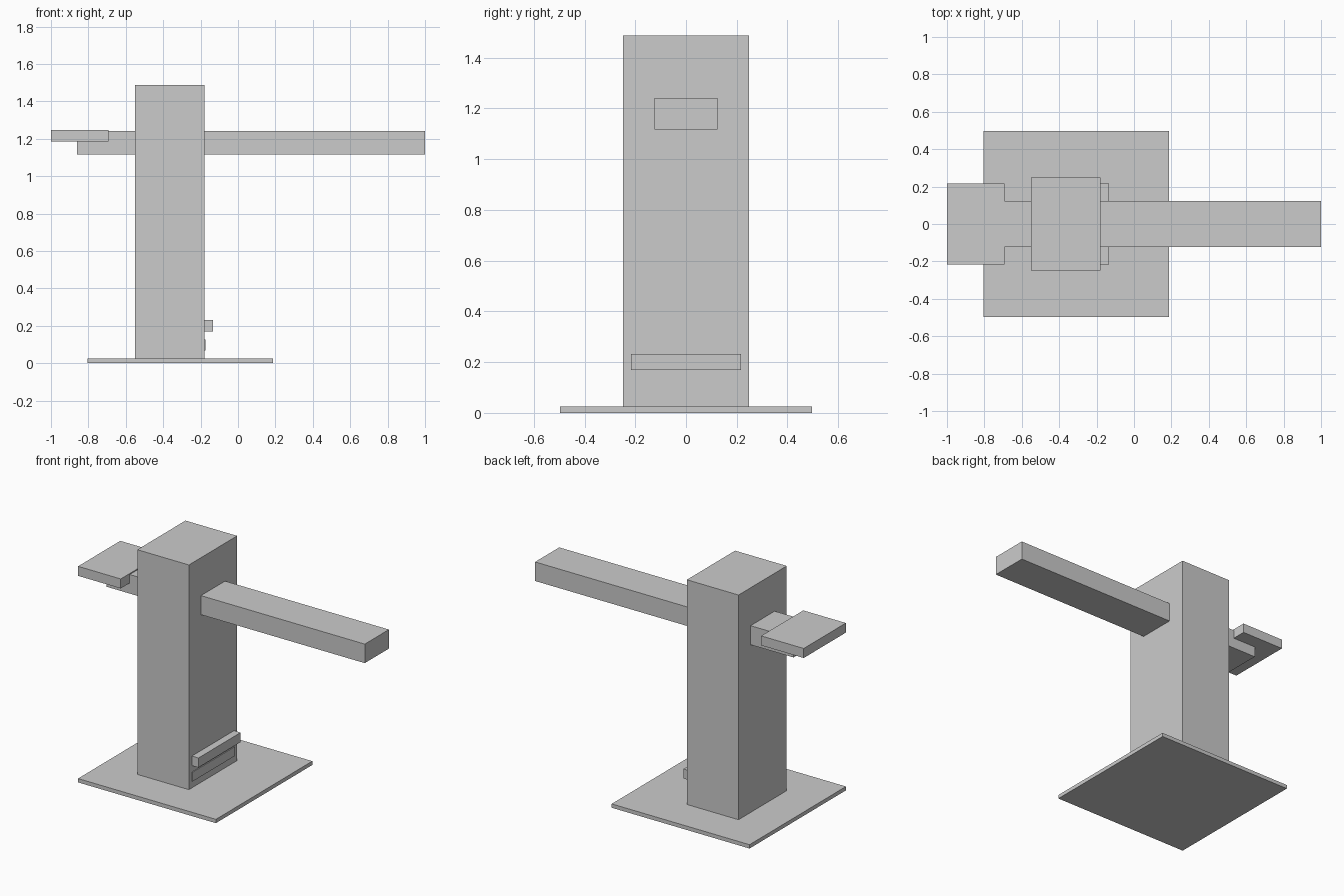
import bpy
import bmesh
from mathutils import Vector

cube = bpy.data.objects.get("Cube")
if cube:
    bpy.data.objects.remove(cube, do_unlink=True)

grey = bpy.data.materials.new("plain_grey")
grey.use_nodes = True
colour = (0.6, 0.6, 0.6, 1.0)
grey.diffuse_color = colour
grey.node_tree.nodes["Principled BSDF"].inputs["Base Color"].default_value = colour


def box(name, x, half_y, z):
    """Box spanning x and z ranges, symmetric across y."""
    mesh = bpy.data.meshes.new(name)
    bm = bmesh.new()
    bmesh.ops.create_cube(bm, size=1)
    bmesh.ops.scale(bm, vec=(x[1] - x[0], 2 * half_y, z[1] - z[0]), verts=bm.verts)
    bmesh.ops.translate(bm, vec=Vector((sum(x) / 2, 0, sum(z) / 2)), verts=bm.verts)
    bm.to_mesh(mesh)
    bm.free()
    mesh.materials.append(grey)
    obj = bpy.data.objects.new(name, mesh)
    bpy.context.collection.objects.link(obj)
    return obj


# Floor plate and upright
box("base_plate", (-0.805, 0.188), 0.496, (0, 0.025))
box("pillar", (-0.552, -0.18), 0.248, (0.025, 1.488))

# Beam through the pillar, with a pad lapped over its short end
box("cross_beam", (-0.861, 1.0), 0.124, (1.117, 1.241))
box("end_pad", (-1.0, -0.693), 0.217, (1.186, 1.248))

# Ledge and thin panel low on the pillar
box("ledge", (-0.18, -0.133), 0.217, (0.17, 0.232))
box("thin_panel", (-0.18, -0.175), 0.217, (0.068, 0.128))
